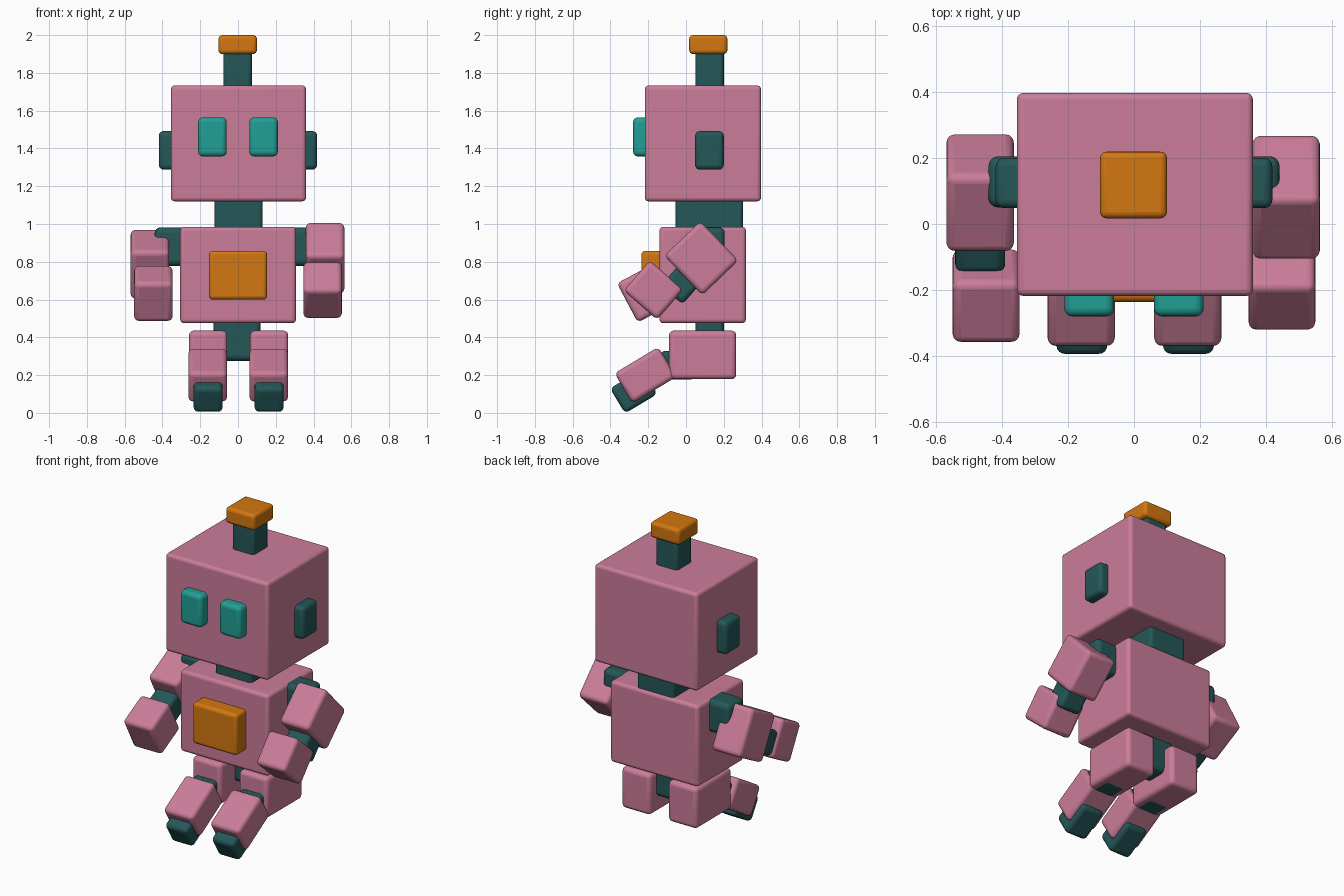
import bpy, math

if "Cube" in bpy.data.objects:
    bpy.data.objects.remove(bpy.data.objects["Cube"])


def material(name, rgb):
    m = bpy.data.materials.new(name)
    m.diffuse_color = (*rgb, 1)
    m.use_nodes = True
    m.node_tree.nodes["Principled BSDF"].inputs["Base Color"].default_value = m.diffuse_color
    return m


PINK = material("pink", (0.60, 0.205, 0.32))
DARK = material("dark teal", (0.018, 0.095, 0.097))
TEAL = material("bright teal", (0.015, 0.35, 0.30))
ORANGE = material("orange", (0.65, 0.185, 0.005))


def box(name, mat, center, size, tilt=0, radius=0.02):
    """Rounded box; tilt in degrees about x (positive turns +y towards +z)."""
    bpy.ops.mesh.primitive_cube_add(size=1, location=center)
    ob = bpy.context.object
    ob.name = name
    ob.scale = size
    bpy.ops.object.transform_apply(location=False, rotation=False, scale=True)
    bev = ob.modifiers.new("rounding", 'BEVEL')
    bev.width = radius
    bev.segments = 4
    ob.rotation_euler.x = math.radians(tilt)
    ob.data.materials.append(mat)
    bpy.ops.object.shade_smooth_by_angle(angle=math.radians(40))
    return ob


def span(name, mat, x, y, z, radius=0.02):
    """Rounded box given by its extents."""
    box(name, mat, [(a + b) / 2 for a, b in (x, y, z)],
        [b - a for a, b in (x, y, z)], 0, radius)


# Head, neck and antenna
span("head", PINK, (-0.355, 0.36), (-0.218, 0.397), (1.12, 1.733))
span("neck", DARK, (-0.125, 0.13), (-0.055, 0.302), (0.93, 1.17))
span("antenna", DARK, (-0.078, 0.073), (0.05, 0.2), (1.69, 1.94))
span("antenna_cap", ORANGE, (-0.103, 0.1), (0.017, 0.219), (1.9, 2.0))

# Torso, chest panel and pelvis
span("torso", PINK, (-0.306, 0.307), (-0.14, 0.317), (0.475, 0.985))
span("chest_panel", ORANGE, (-0.154, 0.154), (-0.236, -0.1), (0.6, 0.858))
span("pelvis", DARK, (-0.13, 0.12), (0.05, 0.2), (0.275, 0.525), 0.03)

for side, s in (("left", -1), ("right", 1)):
    def mirrored(a, b):
        return tuple(sorted((s * a, s * b)))

    # Face details and shoulders
    span(side + "_eye", TEAL, mirrored(0.06, 0.211), (-0.28, -0.15), (1.358, 1.564), 0.025)
    span(side + "_ear", DARK, mirrored(0.3, 0.419), (0.048, 0.2), (1.288, 1.492), 0.025)
    span(side + "_shoulder", DARK, mirrored(0.24, 0.441), (0.05, 0.205), (0.778, 0.982), 0.03)

    # Leg: level thigh, then a slanted knee, shin and foot
    x = 0.165 if s > 0 else -0.158
    box(side + "_thigh", PINK, (x, 0.088, 0.307), (0.202, 0.355, 0.257), 0, 0.025)
    box(side + "_knee", DARK, (x, -0.045, 0.252), (0.152, 0.18, 0.152), 0, 0.025)
    box(side + "_shin", PINK, (x - 0.002, -0.215, 0.2), (0.204, 0.27, 0.185), 31, 0.025)
    box(side + "_foot", DARK, (x, -0.277, 0.115), (0.154, 0.2, 0.155), 31, 0.025)

# Bent arms, each swung by a different angle
ARMS = (
    ("right", 0.461, 0.448, -46, -41, (0.081, 0.819), (-0.01, 0.70), (-0.172, 0.65)),
    ("left", -0.466, -0.448, -62, -62, (0.095, 0.787), (-0.03, 0.695), (-0.217, 0.632)),
)
for side, xu, xf, tu, tf, upper, elbow, fore in ARMS:
    box(side + "_upper_arm", PINK, (xu, *upper), (0.204, 0.29, 0.265), tu, 0.025)
    box(side + "_elbow", DARK, (xu, *elbow), (0.152, 0.152, 0.2), tf, 0.025)
    box(side + "_forearm", PINK, (xf, *fore), (0.203, 0.235, 0.212), tf, 0.025)
